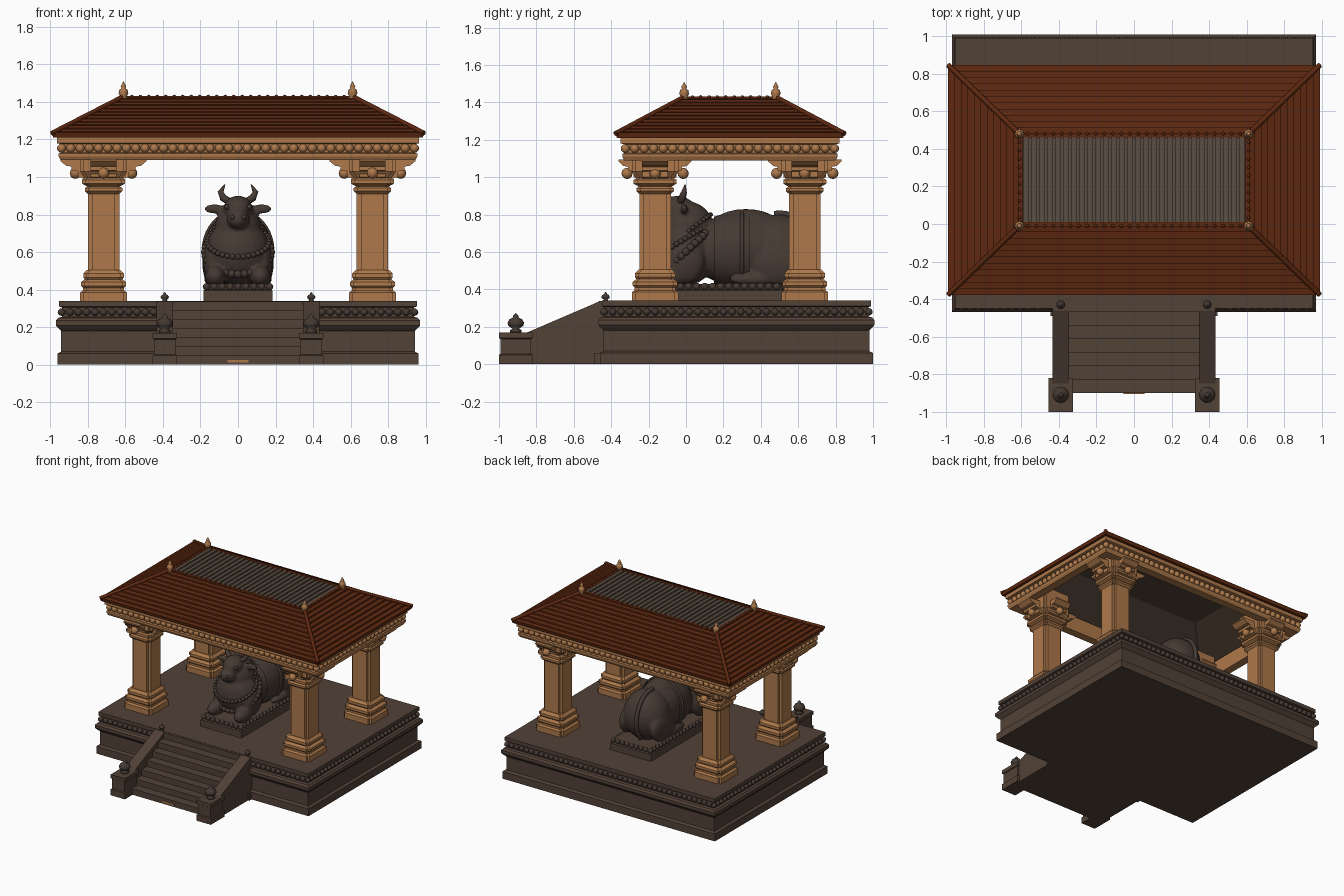
import bpy, bmesh, math
from mathutils import Vector, Matrix

if "Cube" in bpy.data.objects:
    bpy.data.objects.remove(bpy.data.objects["Cube"], do_unlink=True)


def material(name, r, g, b):
    m = bpy.data.materials.new(name)
    m.use_nodes = True
    m.diffuse_color = (r, g, b, 1)
    shader = m.node_tree.nodes["Principled BSDF"]
    shader.inputs["Base Color"].default_value = (r, g, b, 1)
    shader.inputs["Roughness"].default_value = 0.9
    return m


STONE = material("brown stone", 0.085, 0.054, 0.038)
DARK = material("dark statue stone", 0.06, 0.042, 0.033)
SAND = material("tan sandstone", 0.42, 0.19, 0.07)
TILE = material("red roof tile", 0.11, 0.021, 0.005)
SLAT = material("grey roof slats", 0.105, 0.075, 0.055)


def finish(name, bm, mat, smooth=False):
    bmesh.ops.recalc_face_normals(bm, faces=bm.faces)
    mesh = bpy.data.meshes.new(name)
    bm.to_mesh(mesh)
    bm.free()
    mesh.materials.append(mat)
    for p in mesh.polygons:
        p.use_smooth = smooth
    ob = bpy.data.objects.new(name, mesh)
    bpy.context.collection.objects.link(ob)
    return ob


def stack(name, cx, cy, levels, mat, notch=0, bottom=True, top=True, loop=False):
    """Rectangular sections (half x, half y, z) joined upward; notch steps the corners in."""
    bm = bmesh.new()
    rings = []
    for hx, hy, z in levels:
        corner = [(hx, hy)]
        if notch:
            corner = [(hx, hy - notch), (hx - notch, hy - notch), (hx - notch, hy)]
        back = corner[::-1]
        pts = corner + [(-x, y) for x, y in back] + [(-x, -y) for x, y in corner] + [(x, -y) for x, y in back]
        rings.append([bm.verts.new((cx + x, cy + y, z)) for x, y in pts])
    pairs = list(zip(rings, rings[1:])) + ([(rings[-1], rings[0])] if loop else [])
    for a, b in pairs:
        for i in range(len(a)):
            j = (i + 1) % len(a)
            bm.faces.new((a[i], a[j], b[j], b[i]))
    if bottom and not loop:
        bm.faces.new(rings[0][::-1])
    if top and not loop:
        bm.faces.new(rings[-1])
    return finish(name, bm, mat)


def box(name, cx, cy, hx, hy, z0, z1, mat):
    return stack(name, cx, cy, [(hx, hy, z0), (hx, hy, z1)], mat)


def prism(name, profile, x0, x1, mat):
    """A (y, z) outline extruded along x."""
    bm = bmesh.new()
    face = bm.faces.new([bm.verts.new((x0, y, z)) for y, z in profile])
    new = bmesh.ops.extrude_face_region(bm, geom=[face])["geom"]
    bmesh.ops.translate(bm, vec=(x1 - x0, 0, 0), verts=[v for v in new if isinstance(v, bmesh.types.BMVert)])
    return finish(name, bm, mat)


def lathe(name, x, y, z, profile, mat, size=1):
    bm = bmesh.new()
    verts = [bm.verts.new((x + r * size, y, z + h * size)) for r, h in profile]
    edges = [bm.edges.new(e) for e in zip(verts, verts[1:])]
    bmesh.ops.spin(bm, geom=verts + edges, cent=(x, y, z), axis=(0, 0, 1), angle=math.tau, steps=12)
    bmesh.ops.remove_doubles(bm, verts=bm.verts, dist=0.0005)
    return finish(name, bm, mat, True)


def beads(name, points, radius, mat):
    bm = bmesh.new()
    for p in points:
        bmesh.ops.create_uvsphere(bm, u_segments=8, v_segments=6, radius=radius, matrix=Matrix.Translation(p))
    return finish(name, bm, mat, True)


def rectangle(cx, cy, hx, hy, z, gap):
    """Evenly spaced points round a rectangle."""
    pts = []
    nx, ny = round(2 * hx / gap), round(2 * hy / gap)
    for s in (-1, 1):
        pts += [Vector((cx - hx + 2 * hx * i / nx, cy + s * hy, z)) for i in range(nx + 1)]
        pts += [Vector((cx + s * hx, cy - hy + 2 * hy * i / ny, z)) for i in range(1, ny)]
    return pts


def tube(name, points, radius, mat, taper=None, cyclic=False):
    cu = bpy.data.curves.new(name, "CURVE")
    cu.dimensions = "3D"
    cu.bevel_depth = radius
    cu.bevel_resolution = 2
    cu.use_fill_caps = True
    sp = cu.splines.new("POLY")
    sp.points.add(len(points) - 1)
    for i, p in enumerate(points):
        sp.points[i].co = (*p, 1)
        sp.points[i].radius = taper[i] if taper else 1
    sp.use_cyclic_u = cyclic
    cu.materials.append(mat)
    ob = bpy.data.objects.new(name, cu)
    bpy.context.collection.objects.link(ob)
    return ob


# Platform with plinth, rolled moulding and beaded band
PY = 0.27
outline = [(0, 0), (0, 0.06), (0.02, 0.07), (0.02, 0.18), (0.005, 0.195), (-0.008, 0.21), (-0.008, 0.235),
           (0.005, 0.25), (0.025, 0.255), (0.025, 0.305), (0.01, 0.31), (0.01, 0.34)]
stack("platform", 0, PY, [(0.962 - d, 0.73 - d, z) for d, z in outline], STONE)
beads("platform_beads", rectangle(0, PY, 0.94, 0.708, 0.28, 0.045), 0.02, DARK)

# Front stairs
steps, depth = 7, 0.072
stair = [(-0.9, 0)]
for i in range(steps):
    z = 0.338 * (i + 1) / steps
    stair += [(-0.9 + depth * i, z), (-0.9 + depth * (i + 1), z)]
prism("stairs", stair + [(stair[-1][0], 0)], -0.35, 0.35, STONE)
box("threshold_inlay", 0, -0.902, 0.055, 0.003, 0.012, 0.026, SAND)

# Stair walls, end posts and finials
knob = [(0, 0), (0.03, 0), (0.03, 0.012), (0.018, 0.02), (0.04, 0.035), (0.044, 0.052),
        (0.034, 0.07), (0.014, 0.08), (0.014, 0.09), (0, 0.104)]
for side, s in (("left", 1), ("right", -1)):
    x = 0.39 * s
    prism("stair_wall_" + side, [(-0.86, 0), (-0.86, 0.165), (-0.46, 0.337), (-0.4, 0.337), (-0.4, 0)],
          x - 0.044, x + 0.044, STONE)
    stack("stair_post_" + side, x, -0.91, [(0.064, 0.09, 0), (0.064, 0.09, 0.05), (0.056, 0.082, 0.055),
          (0.056, 0.082, 0.135), (0.064, 0.09, 0.14), (0.064, 0.09, 0.17)], STONE)
    lathe("post_finial_" + side, x, -0.91, 0.17, knob, DARK)
    lathe("wall_finial_" + side, x, -0.43, 0.335, knob, DARK, 0.5)
    box("wall_foot_" + side, x, -0.47, 0.055, 0.02, 0, 0.06, STONE)

# Columns: stepped base, notched shaft, bracket capital
RY = 0.235
base = [(0.125, 0.34), (0.125, 0.385), (0.11, 0.395), (0.11, 0.41), (0.12, 0.42), (0.12, 0.44),
        (0.1, 0.455), (0.108, 0.465), (0.108, 0.485), (0.09, 0.505)]
neck = [(0.084, 0.91), (0.1, 0.925), (0.1, 0.94), (0.088, 0.95), (0.115, 0.965), (0.115, 0.985),
        (0.1, 0.995), (0.125, 1.03), (0.125, 1.2)]
arm = [(0.1, 0.99), (0.135, 1.0), (0.135, 1.03), (0.17, 1.035), (0.17, 1.055), (0.2, 1.06), (0.23, 1.085), (0.23, 1.095)]
for sx in (-1, 1):
    for sy in (-1, 1):
        x, y = 0.716 * sx, RY + 0.4 * sy
        tag = ("back" if sy > 0 else "front") + ("_left" if sx > 0 else "_right")
        stack("column_base_" + tag, x, y, [(r, r, z) for r, z in base], SAND, 0.018)
        stack("column_shaft_" + tag, x, y, [(0.084, 0.084, 0.5), (0.084, 0.084, 0.92)], SAND, 0.022)
        stack("column_neck_" + tag, x, y, [(r, r, z) for r, z in neck], SAND, 0.018)
        stack("bracket_x_" + tag, x, y, [(r, 0.07, z) for r, z in arm], SAND)
        stack("bracket_y_" + tag, x, y, [(0.07, r * 0.85, z) for r, z in arm], SAND)
        around = [Vector((x + a * 0.15, y + b * 0.15, 1.02)) for a, b in ((1, 0), (-1, 0), (0, 1), (0, -1))]
        beads("bracket_knobs_" + tag, around, 0.03, SAND)

# Beaded beam ring under the eaves
beam = [(0.88, 1.09), (0.945, 1.09), (0.955, 1.11), (0.955, 1.125), (0.94, 1.13), (0.94, 1.175),
        (0.965, 1.18), (0.965, 1.212), (0.88, 1.212)]
INSET = 0.38
stack("beam_ring", 0, RY, [(r, r - INSET, z) for r, z in beam], SAND, loop=True)
beads("beam_beads", rectangle(0, RY, 0.94, 0.94 - INSET, 1.153, 0.05), 0.024, SAND)

# Hipped roof in overlapping tile courses, open underneath
courses = 11


def slope(t):
    """Half sizes and height at fraction t from eave to crown."""
    return Vector((0.99 - 0.38 * t, 0.612 - 0.367 * t, 1.225 + 0.195 * t))


tiles = [Vector((0.9, 0.53, 1.212)), Vector((0.985, 0.605, 1.21))]
for i in range(courses):
    tiles += [slope(i / courses) + Vector((0, 0, 0.013)), slope((i + 1) / courses)]
stack("roof_tiles", 0, RY, tiles, TILE, bottom=False)
stack("roof_lining", 0, RY, [(0.92, 0.54, 1.211), (0.6, 0.235, 1.395)], STONE, bottom=False)
stack("roof_rim", 0, RY, [(0.59, 0.225, 1.41), (0.615, 0.25, 1.41), (0.615, 0.25, 1.432), (0.59, 0.225, 1.432)],
      TILE, loop=True)
beads("rim_beads", rectangle(0, RY, 0.61, 0.245, 1.428, 0.045), 0.01, TILE)
low, high = slope(0), slope(1)
bud = [(0, 0), (0.026, 0), (0.018, 0.02), (0.026, 0.035), (0.022, 0.055), (0.01, 0.062), (0.015, 0.072), (0, 0.1)]
for sx in (-1, 1):
    for sy in (-1, 1):
        ends = [Vector((sx * p.x, RY + sy * p.y, p.z + 0.008)) for p in (low, high)]
        tube("hip_ridge", ends, 0.014, TILE)
        lathe("roof_finial", ends[1].x, ends[1].y, 1.41, bud, SAND)

# Slatted flat crown
box("crown_deck", 0, RY, 0.595, 0.23, 1.405, 1.423, SLAT)
slats = 28
for i in range(slats):
    box("crown_slat", -0.575 + 1.15 * i / (slats - 1), RY, 0.013, 0.23, 1.42, 1.431, SLAT)

# Statue pedestal
stack("statue_pedestal", 0, 0.25, [(0.185, 0.47, 0.34), (0.185, 0.47, 0.395), (0.17, 0.455, 0.4), (0.17, 0.455, 0.43)], STONE)
beads("pedestal_beads", rectangle(0, 0.25, 0.168, 0.45, 0.415, 0.042), 0.02, DARK)

# Reclining bull: rounded masses fused into one smooth body
TORSO = (Vector((0, 0.32, 0.61)), Vector((0.172, 0.32, 0.195)))
RUMP = (Vector((0, 0.5, 0.6)), Vector((0.18, 0.18, 0.2)))
CHEST = (Vector((0, 0, 0.6)), Vector((0.172, 0.16, 0.18)))
NECK = (Vector((0, 0.01, 0.72)), Vector((0.125, 0.14, 0.15)))
masses = [TORSO, RUMP, CHEST, NECK,
          ((0, 0.32, 0.72), (0.11, 0.2, 0.11)),
          ((0, -0.05, 0.83), (0.078, 0.1, 0.07)),
          ((0, -0.13, 0.775), (0.06, 0.065, 0.052))]
for s in (-1, 1):
    masses += [((0.12 * s, -0.1, 0.47), (0.055, 0.1, 0.06)),
               ((0.13 * s, 0, 0.55), (0.055, 0.1, 0.12)),
               ((0.14 * s, 0.5, 0.54), (0.05, 0.15, 0.12)),
               ((0.14 * s, 0.36, 0.455), (0.04, 0.13, 0.035)),
               ((0.125 * s, -0.01, 0.83), (0.055, 0.02, 0.027))]


def ellipsoid(bm, centre, radii, segments=24):
    m = Matrix.Translation(centre) @ Matrix.Diagonal((*radii, 1))
    bmesh.ops.create_uvsphere(bm, u_segments=segments, v_segments=segments // 2, radius=1, matrix=m)


bm = bmesh.new()
for centre, radii in masses:
    ellipsoid(bm, centre, radii)
bull = finish("bull_body", bm, DARK, True)
fuse = bull.modifiers.new("fuse", "REMESH")
fuse.mode = "VOXEL"
fuse.voxel_size = 0.011
fuse.use_smooth_shade = True
soften = bull.modifiers.new("soften", "SMOOTH")
soften.iterations = 4

# Horns, eyes and nostrils
for s in (-1, 1):
    horn = [(0.05 * s, -0.03, 0.87), (0.08 * s, -0.02, 0.89), (0.093 * s, -0.01, 0.92), (0.07 * s, -0.005, 0.96)]
    tube("horn", horn, 0.02, DARK, [1, 1, 0.8, 0.15])
face = [Vector((s * x, y, z)) for s in (-1, 1) for x, y, z in ((0.06, -0.115, 0.84), (0.03, -0.18, 0.785))]
beads("eyes_and_nostrils", face, 0.014, DARK)


def loop_on(mass, tilt, offset, count, grow=1.02):
    """Points where a tilted plane cuts an ellipsoid."""
    centre, radii = mass
    u = Vector((1, 0, 0))
    v = Vector((0, -math.cos(tilt), -math.sin(tilt)))
    n = u.cross(v)
    w = math.sqrt(1 - offset * offset)
    angles = [math.tau * i / count for i in range(count)]
    return [centre + radii * grow * (n * offset + (u * math.cos(a) + v * math.sin(a)) * w) for a in angles]


# Necklaces, saddle cloth, straps and tail
beads("upper_necklace", loop_on(NECK, 0.6, 0.05, 34), 0.013, DARK)
beads("middle_necklace", loop_on(CHEST, 0.5, -0.35, 36), 0.015, DARK)
beads("lower_necklace", loop_on(CHEST, 0.7, 0.0, 32), 0.022, DARK)
bm = bmesh.new()
ellipsoid(bm, TORSO[0], TORSO[1] * 1.06, 36)
for y, facing in ((0.15, -1), (0.34, 1)):
    bmesh.ops.bisect_plane(bm, geom=bm.verts[:] + bm.edges[:] + bm.faces[:], plane_co=(0, y, 0),
                           plane_no=(0, facing, 0), clear_outer=True)
finish("saddle_cloth", bm, DARK, True)
for y in (-0.53, 0.06):
    for grow in (1.06,):
        tube("saddle_strap", loop_on(TORSO, math.pi / 2, -y, 40, grow), 0.011, DARK, cyclic=True)
bend = [math.pi * (0.55 - 0.8 * i / 14) for i in range(15)]
tail = [RUMP[0] + Vector((-0.03, 0.186 * math.cos(a), 0.206 * math.sin(a))) for a in bend]
tube("tail", tail, 0.016, DARK)
